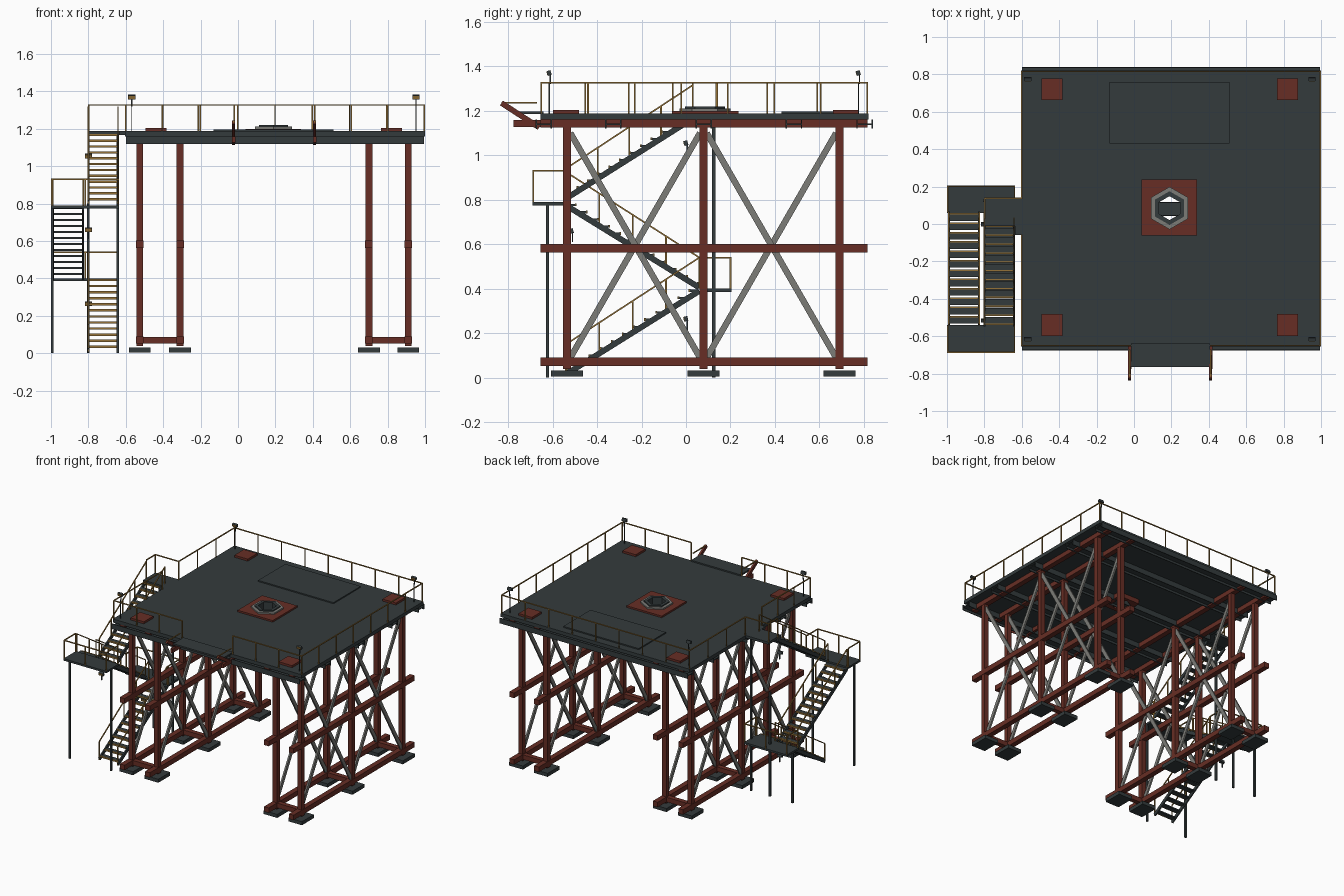
import bpy, bmesh, math
from mathutils import Vector, Matrix

if "Cube" in bpy.data.objects:
    bpy.data.objects.remove(bpy.data.objects["Cube"])


def material(name, rgb):
    m = bpy.data.materials.new(name)
    m.diffuse_color = (*rgb, 1)
    m.use_nodes = True
    m.node_tree.nodes["Principled BSDF"].inputs["Base Color"].default_value = m.diffuse_color
    return m


DARK = material("dark slate", (0.034, 0.044, 0.046))
RED = material("oxide red", (0.135, 0.027, 0.018))
GREY = material("brace grey", (0.2, 0.2, 0.185))
GOLD = material("rail gold", (0.3, 0.17, 0.04))


def finish(name, bm, mat):
    bmesh.ops.recalc_face_normals(bm, faces=bm.faces)
    me = bpy.data.meshes.new(name)
    bm.to_mesh(me)
    bm.free()
    me.materials.append(mat)
    ob = bpy.data.objects.new(name, me)
    bpy.context.collection.objects.link(ob)
    return ob


def box(bm, x0, x1, y0, y1, z0, z1):
    c = Matrix.Translation(((x0 + x1) / 2, (y0 + y1) / 2, (z0 + z1) / 2))
    bmesh.ops.create_cube(bm, size=1, matrix=c @ Matrix.Diagonal((x1 - x0, y1 - y0, z1 - z0, 1)))


def bar(bm, a, b, w, h):
    a, b = Vector(a), Vector(b)
    d = b - a
    rot = d.to_track_quat('Z', 'Y').to_matrix().to_4x4()
    m = Matrix.Translation((a + b) / 2) @ rot @ Matrix.Diagonal((w, h, d.length, 1))
    bmesh.ops.create_cube(bm, size=1, matrix=m)


def plate(name, outer, inner, z0, z1, mat):
    # flat plate with a hole through it
    bm = bmesh.new()
    edges = []
    for loop in (outer, inner):
        vs = [bm.verts.new((x, y, z0)) for x, y in loop]
        edges += [bm.edges.new((vs[i], vs[i - 1])) for i in range(len(vs))]
    bmesh.ops.triangle_fill(bm, use_beauty=True, edges=edges, normal=(0, 0, 1))
    ext = bmesh.ops.extrude_face_region(bm, geom=bm.faces[:])
    up = [g for g in ext["geom"] if isinstance(g, bmesh.types.BMVert)]
    bmesh.ops.translate(bm, verts=up, vec=(0, 0, z1 - z0))
    return finish(name, bm, mat)


def rect(x0, x1, y0, y1):
    return [(x0, y0), (x1, y0), (x1, y1), (x0, y1)]


CX, CY = 0.19, 0.085


def hexa(r):
    return [(CX + r * math.cos(math.radians(30 + 60 * i)),
             CY + r * math.sin(math.radians(30 + 60 * i))) for i in range(6)]


COLX = (-0.525, -0.31, 0.70, 0.91)
COLY = (-0.535, 0.078, 0.69)
H = 0.018

# trestle columns, long beams and foot ties
cols, beams, pads, braces = (bmesh.new() for _ in range(4))
for x in COLX:
    for y in COLY:
        box(cols, x - H, x + H, y - H, y + H, 0.04, 1.155)
        box(pads, x - 0.058, x + 0.058, y - 0.072, y + 0.072, 0.005, 0.032)
    for z0, z1 in ((0.052, 0.09), (0.563, 0.602), (1.125, 1.16)):
        box(beams, x - 0.02, x + 0.02, -0.655, 0.815, z0, z1)
    for y0, y1 in zip(COLY, COLY[1:]):
        bar(braces, (x - 0.006, y0 + 0.015, 0.09), (x - 0.006, y1 - 0.015, 1.1), 0.012, 0.028)
        bar(braces, (x + 0.006, y0 + 0.015, 1.1), (x + 0.006, y1 - 0.015, 0.09), 0.012, 0.028)
for xa, xb in (COLX[:2], COLX[2:]):
    for y in COLY:
        box(beams, xa, xb, y - H, y + H, 0.052, 0.088)
finish("trestle_columns", cols, RED)
finish("trestle_beams", beams, RED)
finish("foot_pads", pads, DARK)
finish("cross_braces", braces, GREY)

# H-section joists under the deck
bm = bmesh.new()
for y in (-0.64, -0.327, 0.08, 0.485, 0.803):
    for s in (-0.034, 0.034):
        box(bm, -0.6, 0.995, y + s - 0.003, y + s + 0.003, 1.12, 1.16)
    box(bm, -0.6, 0.995, y - 0.034, y + 0.034, 1.137, 1.143)
finish("deck_joists", bm, DARK)

# deck with hexagonal opening and its stacked collar
plate("deck", rect(-0.605, 1.0, -0.655, 0.82), hexa(0.064), 1.16, 1.187, DARK)
plate("collar_base", rect(0.04, 0.338, -0.062, 0.237), hexa(0.068), 1.187, 1.2, RED)
plate("collar_under", rect(0.1, 0.28, -0.005, 0.175), hexa(0.068), 1.125, 1.16, RED)
plate("collar_ring", hexa(0.114), hexa(0.088), 1.2, 1.211, GREY)
plate("collar_sleeve", hexa(0.09), hexa(0.064), 1.187, 1.219, DARK)

bm = bmesh.new()
box(bm, -0.13, 0.51, 0.43, 0.76, 1.187, 1.196)
finish("deck_hatch", bm, DARK)

bm = bmesh.new()
for x in (-0.438, 0.821):
    for y in (-0.54, 0.72):
        box(bm, x - 0.057, x + 0.057, y - 0.058, y + 0.058, 1.187, 1.203)
finish("corner_pads", bm, RED)

# front porch with red arms
porch, arms, rails = bmesh.new(), bmesh.new(), bmesh.new()
box(porch, -0.015, 0.405, -0.765, -0.64, 1.185, 1.197)
for x in (-0.023, 0.41):
    bar(arms, (x, -0.83, 1.235), (x, -0.66, 1.125), 0.016, 0.025)
    box(arms, x - 0.009, x + 0.009, -0.775, -0.55, 1.128, 1.158)
    bar(rails, (x, -0.83, 1.237), (x, -0.67, 1.237), 0.007, 0.007)
finish("porch_plate", porch, DARK)
finish("porch_arms", arms, RED)

# deck guard rails
R = 0.007


def rail(bm, pts, z, h, step=0.2):
    for a, b in zip(pts, pts[1:]):
        a, b = Vector((*a, z)), Vector((*b, z))
        up = Vector((0, 0, h))
        bar(bm, a + up, b + up, R, R)
        n = max(1, round((b - a).length / step))
        for i in range(n + 1):
            p = a.lerp(b, i / n)
            bar(bm, p, p + up, R, R)


rail(rails, [(-0.02, -0.65), (-0.6, -0.65), (-0.6, -0.06)], 1.187, 0.14)
rail(rails, [(-0.6, 0.14), (-0.6, 0.815), (0.995, 0.815), (0.995, -0.65), (0.41, -0.65)], 1.187, 0.14)
finish("deck_rails", rails, GOLD)

# stair flights: stringers, treads with gold nosing, handrails
strs, treads, nose, hand = (bmesh.new() for _ in range(4))


def flight(x0, x1, ya, za, yb, zb, n=12):
    s = 1 if yb > ya else -1
    for x in (x0, x1):
        a, b = Vector((x, ya, za)), Vector((x, yb, zb))
        up = Vector((0, 0, 0.14))
        bar(strs, a + Vector((0, 0, 0.005)), b - Vector((0, 0, 0.01)), 0.01, 0.026)
        bar(hand, a + up, b + up, R, R)
        for i in range(5):
            p = a.lerp(b, i / 4)
            bar(hand, p, p + up, R, R)
    for i in range(n):
        t = (i + 0.5) / n
        y, z = ya + (yb - ya) * t, za + (zb - za) * t
        box(treads, x0, x1, y - 0.018, y + 0.018, z + 0.002, z + 0.012)
        e = y - s * 0.019
        box(nose, x0 + 0.006, x1 - 0.006, e - 0.004, e + 0.004, z + 0.002, z + 0.014)


flight(-0.8, -0.642, -0.54, 0.01, 0.06, 0.4)
flight(-0.99, -0.828, 0.06, 0.4, -0.54, 0.785)
flight(-0.8, -0.642, -0.54, 0.8, 0.03, 1.175)
finish("stair_stringers", strs, DARK)
finish("stair_treads", treads, DARK)
finish("stair_nosings", nose, GOLD)

# landings and their rails
bm = bmesh.new()
box(bm, -1, -0.635, 0.06, 0.205, 0.385, 0.4)
box(bm, -1, -0.635, -0.69, -0.54, 0.775, 0.79)
box(bm, -0.8, -0.6, -0.01, 0.14, 1.168, 1.187)
box(bm, -0.635, -0.6, -0.06, 0.0, 1.168, 1.187)
finish("stair_landings", bm, DARK)
rail(hand, [(-0.996, 0.065), (-0.996, 0.2), (-0.639, 0.2), (-0.639, 0.065)], 0.4, 0.14)
rail(hand, [(-0.996, -0.545), (-0.996, -0.686), (-0.639, -0.686), (-0.639, -0.545)], 0.79, 0.14)
rail(hand, [(-0.798, 0.03), (-0.798, 0.137), (-0.6, 0.137)], 1.187, 0.14)
finish("stair_handrails", hand, GOLD)

# stair support posts
bm = bmesh.new()
for x, y, z in ((-0.993, -0.622, 0.78), (-0.642, -0.622, 0.78),
                (-0.993, 0.125, 0.39), (-0.642, 0.125, 1.17), (-0.8, 0.125, 0.8)):
    box(bm, x - 0.007, x + 0.007, y - 0.007, y + 0.007, 0, z)
finish("stair_posts", bm, DARK)

# floodlights: tilted housing, gold lens, thin stem
house, lens = bmesh.new(), bmesh.new()
spots = [(x, y, 1.37) for x in (-0.568, 0.952) for y in (-0.615, 0.775)]
spots += [(-0.8, 0.0, 1.055), (-0.8, -0.515, 0.66), (-0.8, 0.0, 0.265)]
for x, y, z in spots:
    m = Matrix.Translation((x, y, z)) @ Matrix.Rotation(math.radians(15), 4, 'X')
    bmesh.ops.create_cube(house, size=1, matrix=m @ Matrix.Diagonal((0.038, 0.017, 0.022, 1)))
    f = m @ Matrix.Translation((0, -0.0095, 0))
    bmesh.ops.create_cube(lens, size=1, matrix=f @ Matrix.Diagonal((0.034, 0.003, 0.018, 1)))
    bar(house, (x, y + 0.005, z - 0.05), (x, y + 0.005, z), 0.006, 0.006)
    if z > 1.3:
        bar(house, (x, y, 1.187), (x, y, z - 0.04), 0.005, 0.005)
finish("floodlight_housings", house, DARK)
finish("floodlight_lenses", lens, GOLD)
